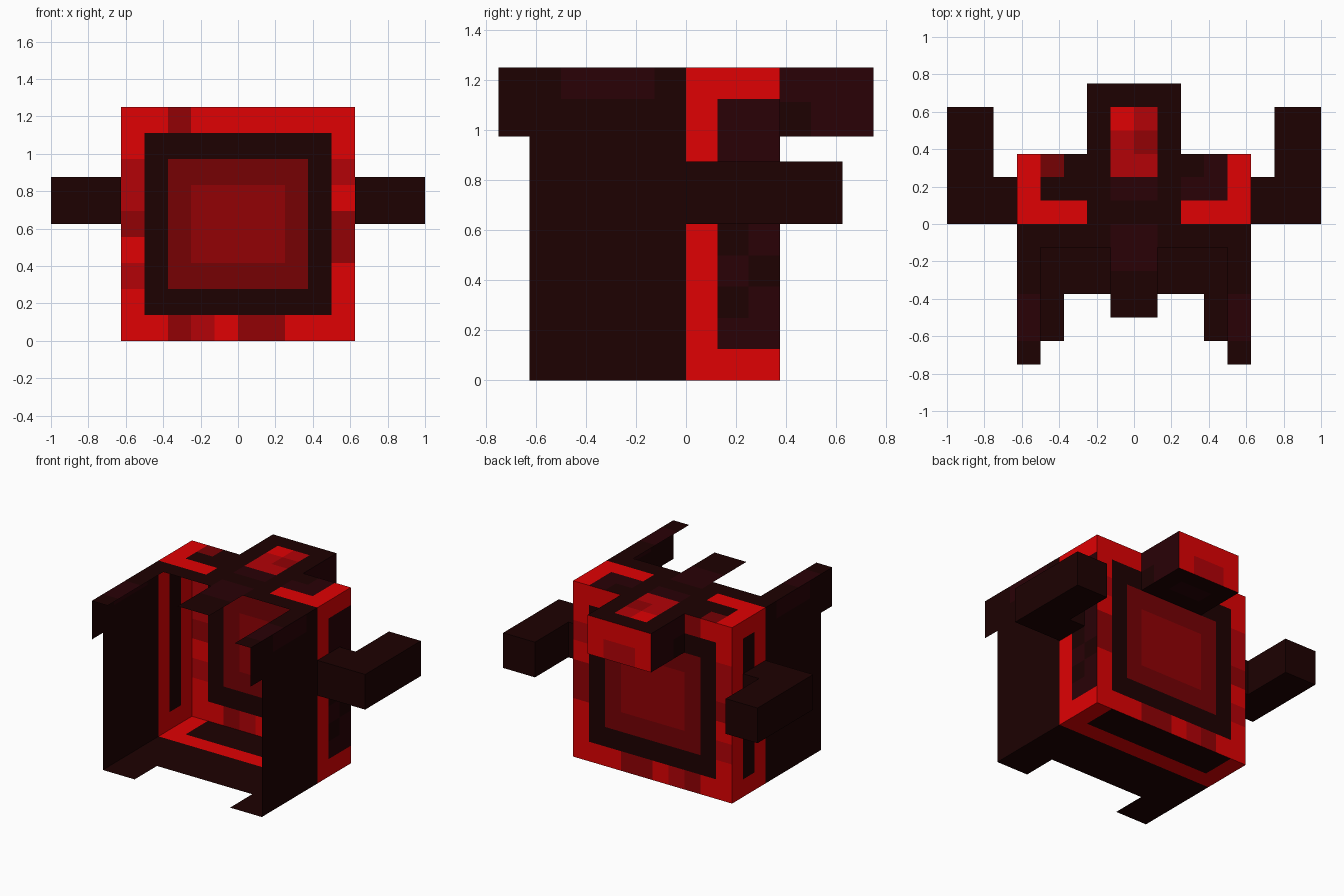
import bpy, bmesh
from mathutils import Vector

cube = bpy.data.objects.get("Cube")
if cube:
    bpy.data.objects.remove(cube, do_unlink=True)


# Colours, keyed by the letter used in the panel patterns
def linear(c):
    c /= 255
    return c / 12.92 if c <= 0.04045 else ((c + 0.055) / 1.055) ** 2.4


def material(name, r, g, b):
    mat = bpy.data.materials.new(name)
    mat.use_nodes = True
    rgba = (linear(r), linear(g), linear(b), 1)
    mat.diffuse_color = rgba
    bsdf = mat.node_tree.nodes["Principled BSDF"]
    bsdf.inputs["Base Color"].default_value = rgba
    bsdf.inputs["Roughness"].default_value = 1
    bsdf.inputs["Specular IOR Level"].default_value = 0
    return mat


COLOURS = {
    "R": material("bright red", 224, 1, 3),
    "M": material("medium red", 179, 2, 7),
    "d": material("dark red", 146, 1, 5),
    "m": material("deep red", 118, 1, 4),
    "b": material("maroon", 41, 1, 6),
    "K": material("near black", 29, 1, 1),
}
KEYS = list(COLOURS)
P = 0.125                       # width of one cell
X, Y, Z = Vector((1, 0, 0)), Vector((0, 1, 0)), Vector((0, 0, 1))
CENTRE = Vector((0, 0, 0.625))


def finish(name, bm):
    mesh = bpy.data.meshes.new(name)
    bm.to_mesh(mesh)
    bm.free()
    for mat in COLOURS.values():
        mesh.materials.append(mat)
    obj = bpy.data.objects.new(name, mesh)
    bpy.context.collection.objects.link(obj)
    return obj


def patchwork(name, panels, middle=CENTRE):
    """Panels are (lower corner, column step, row step, rows from the top);
    a blank in a row leaves a gap."""
    bm = bmesh.new()
    for corner, u, v, rows in panels:
        corner = Vector(corner)
        for j, row in enumerate(reversed(rows)):
            for i, key in enumerate(row):
                if key == " ":
                    continue
                a = corner + u * i + v * j
                face = bm.faces.new([bm.verts.new(p) for p in (a, a + u, a + u + v, a + v)])
                face.material_index = KEYS.index(key)
    bmesh.ops.remove_doubles(bm, verts=bm.verts, dist=0.0005)
    # Turn every face outward
    bm.normal_update()
    for face in bm.faces:
        if face.normal.dot(face.calc_center_median() - middle) < 0:
            face.normal_flip()
    return finish(name, bm)


# Back wall with nested frames
patchwork("back_wall", [((-0.625, 0.375, 0), X * P, Z * (1.25 / 9), [
    "RRdRRRRRRR",
    "RKKKKKKKKR",
    "MKmmmmmmKM",
    "MKmddddmKR",
    "dKmddddmKd",
    "RKmddddmKd",
    "MKmmmmmmKR",
    "RKKKKKKKKR",
    "RRdMRddRRR"])])

# Roof with two side prongs and a middle prong
patchwork("roof", [((-0.625, -0.75, 1.25), X * P, Y * P, [
    "RmKKMMKKbR",
    "RKKKbbKbbR",
    "RRRKKKKRRR",
    "KKKKbbKKKK",
    "K   bb   K",
    "K   KK   K",
    "b   KK   b",
    "b        b",
    "K        K"])])

# Floor with two front tongues
patchwork("floor", [((-0.625, -0.625, 0), X * P, Y * P,
          ["RKKKKKKKKR"] * 2 + ["R" * 10] + ["K" * 10] * 3 + ["KK      KK"] * 2)])

# Side walls, each with a small flap at the upper front
left_rims = ["Rbb"] * 4 + ["RKb", "RbK", "RKb", "Rbb"]
right_rims = ["RKR"] * 8
for name, x, rims in (("left", 0.625, left_rims), ("right", -0.625, right_rims)):
    rows = ["KbbbKRRR"] + ["KKKKK" + rim for rim in rims] + ["KKKKKRRR"]
    patchwork(name + "_wall", [((x, -0.625, 0), Y * P, Z * P, rows)])
    patchwork(name + "_flap", [((x, -0.75, 0.975), Y * P, Z * 0.275, ["K"])])

# Block on the back, open where it meets the wall
H = Z * 0.1375
patchwork("back_block", [
    ((-0.25, 0.375, 1.25), X * P, Y * P, ["KKKK", "KRMK", "KMdK"]),
    ((-0.25, 0.375, 0.975), X * P, Y * P, ["KKKK", "KbbK", "KKKK"]),
    ((-0.25, 0.75, 0.975), X * P, H, ["RRRR", "RMMR"]),
    ((0.25, 0.375, 0.975), Y * P, H, ["bbb", "Kbb"]),
    ((-0.25, 0.375, 0.975), Y * P, H, ["bbb", "Kbb"]),
], Vector((0, 0.56, 1.11)))

# Bent arms: an extruded L, without the hidden end against the wall
OUTLINE = [(0.625, 0), (1, 0), (1, 0.625), (0.75, 0.625), (0.75, 0.25), (0.625, 0.25)]
for name, side in (("left_arm", 1), ("right_arm", -1)):
    bm = bmesh.new()
    low, high = ([bm.verts.new((side * x, y, z)) for x, y in OUTLINE] for z in (0.625, 0.875))
    bm.faces.new(low)
    bm.faces.new(high)
    for i in range(len(OUTLINE) - 1):
        bm.faces.new((low[i], low[i + 1], high[i + 1], high[i]))
    bmesh.ops.recalc_face_normals(bm, faces=bm.faces)
    for face in bm.faces:
        face.material_index = KEYS.index("K")
    finish(name, bm)
